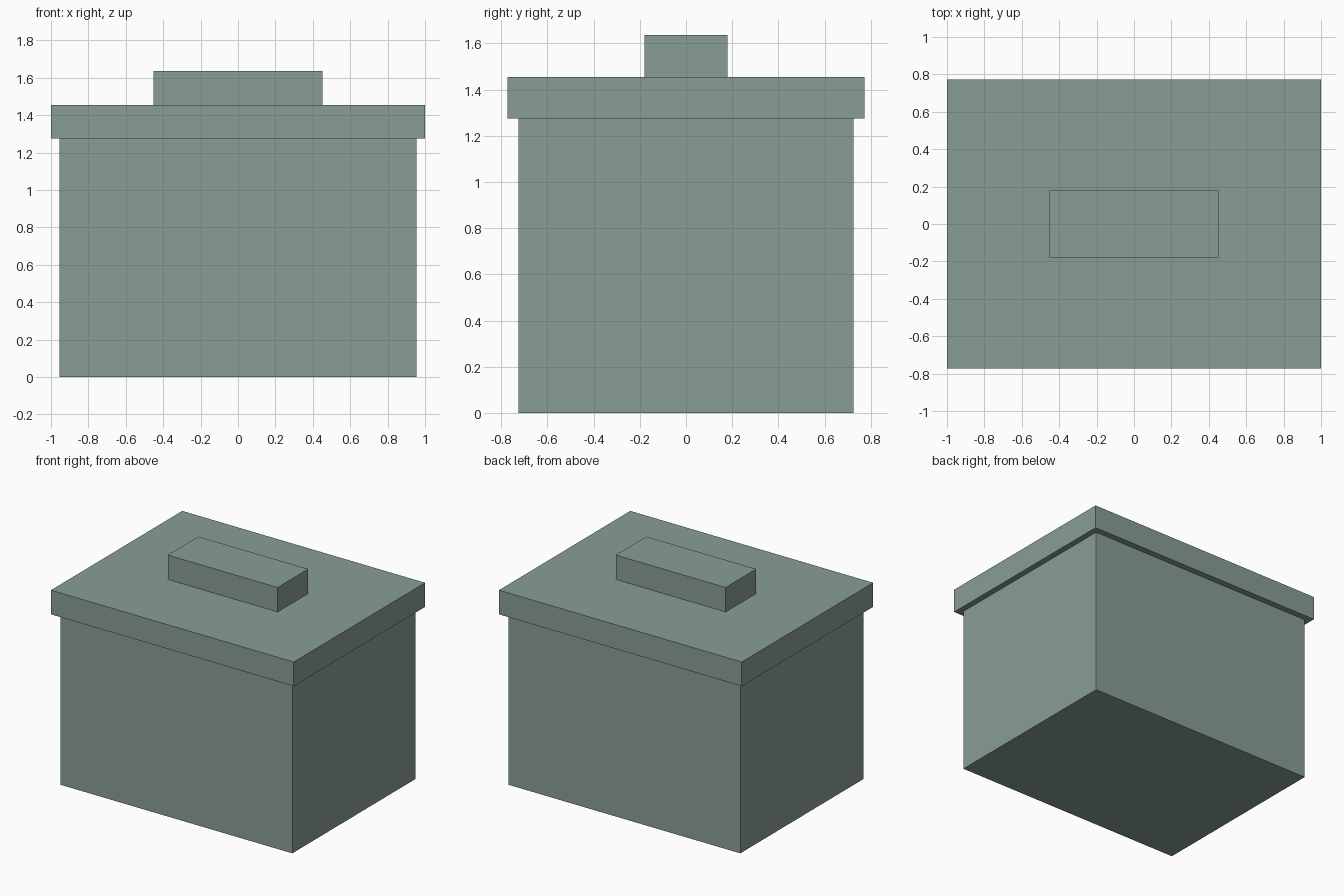
import bpy

cube = bpy.data.objects.get("Cube")
if cube:
    bpy.data.objects.remove(cube, do_unlink=True)

# Single grey-green paint
COLOUR = (0.25, 0.34, 0.30, 1)
paint = bpy.data.materials.new("grey_green")
paint.use_nodes = True
paint.diffuse_color = COLOUR
paint.node_tree.nodes["Principled BSDF"].inputs["Base Color"].default_value = COLOUR


def box(name, width, depth, bottom, top):
    """Centred box with its scale applied to the mesh."""
    bpy.ops.mesh.primitive_cube_add(size=1, location=(0, 0, (bottom + top) / 2))
    obj = bpy.context.object
    obj.name = obj.data.name = name
    obj.scale = (width, depth, top - bottom)
    bpy.ops.object.transform_apply(location=False, rotation=False, scale=True)
    obj.data.materials.append(paint)
    return obj


# Stacked parts: body, overhanging lid and handle block
BODY_TOP, LID_TOP, HANDLE_TOP = 1.275, 1.455, 1.637
box("body", 1.91, 1.45, 0, BODY_TOP)
box("lid", 2.0, 1.545, BODY_TOP, LID_TOP)
box("lid_handle", 0.905, 0.36, LID_TOP, HANDLE_TOP)
